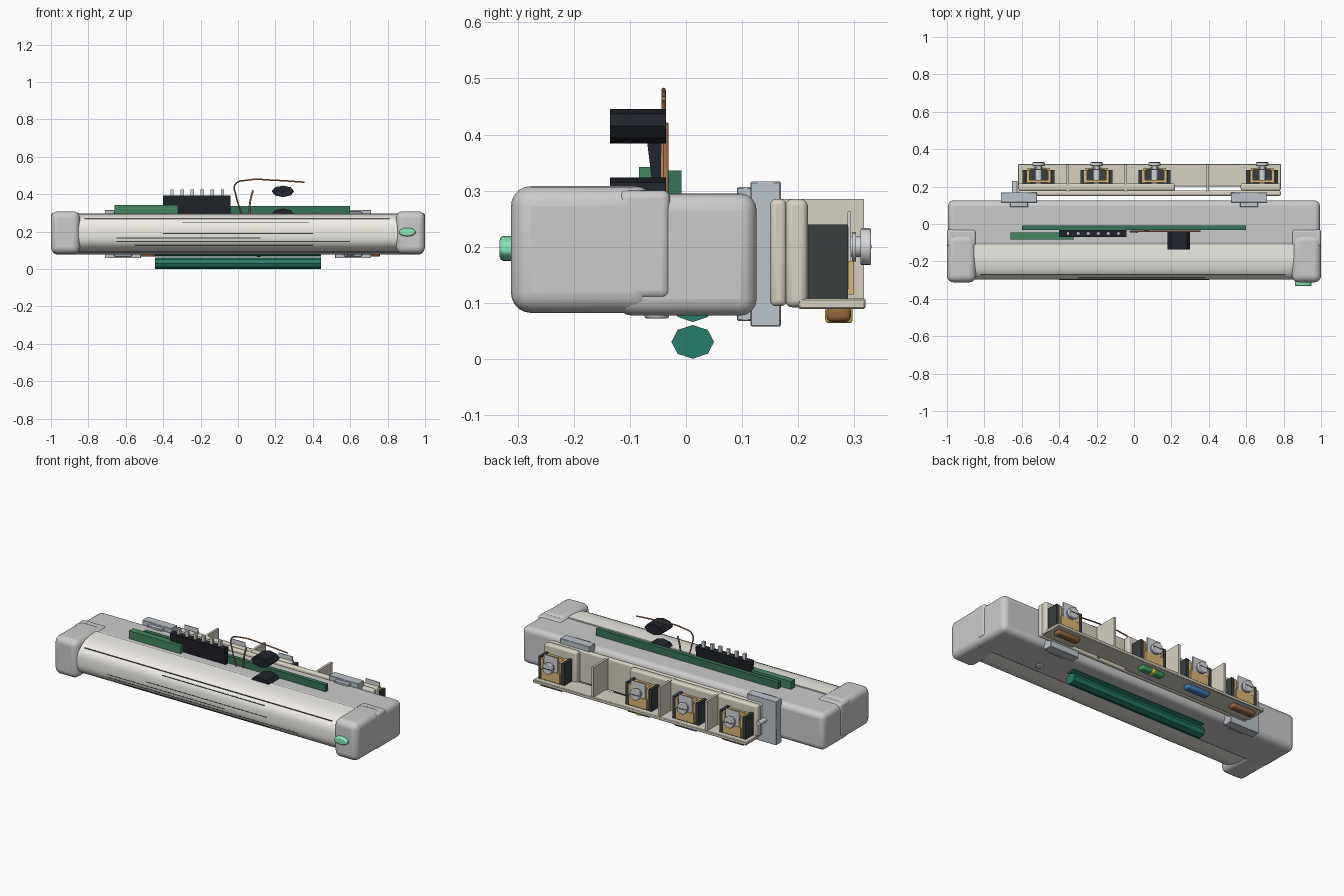
import bpy, math
from mathutils import Vector

if "Cube" in bpy.data.objects:
    bpy.data.objects.remove(bpy.data.objects["Cube"])

MATS = {}
COLORS = {
    "ivory": (0.88, 0.86, 0.80), "beige": (0.68, 0.64, 0.54), "shell": (0.88, 0.88, 0.87),
    "steel": (0.50, 0.55, 0.60), "zinc": (0.66, 0.68, 0.70), "board": (0.04, 0.17, 0.10),
    "board_light": (0.06, 0.24, 0.12), "tube": (0.02, 0.20, 0.14), "black": (0.015, 0.018, 0.025),
    "dark": (0.04, 0.05, 0.05), "brass": (0.70, 0.47, 0.18), "copper": (0.45, 0.22, 0.10),
    "brown": (0.30, 0.13, 0.05), "green": (0.05, 0.35, 0.12), "blue": (0.06, 0.20, 0.50),
    "yellow": (0.85, 0.65, 0.05), "led": (0.25, 0.80, 0.50),
}


def finish(ob, name, col, bevel=0, seg=3):
    ob.name = name
    if col not in MATS:
        MATS[col] = bpy.data.materials.new(col)
        MATS[col].diffuse_color = (*COLORS[col], 1)
    ob.data.materials.append(MATS[col])
    if bevel:
        m = ob.modifiers.new("bevel", "BEVEL")
        m.width, m.segments, m.limit_method = bevel, seg, "ANGLE"
    if ob.type == "MESH":
        bpy.context.view_layer.objects.active = ob
        ob.select_set(True)
        bpy.ops.object.shade_smooth_by_angle(angle=math.radians(35))
        ob.select_set(False)
    return ob


def box(name, col, x, y, z, bevel=0, seg=3):
    """Box from (min, max) pairs on each axis."""
    lo, hi = Vector((x[0], y[0], z[0])), Vector((x[1], y[1], z[1]))
    bpy.ops.mesh.primitive_cube_add(size=1, location=(lo + hi) / 2)
    ob = bpy.context.object
    ob.scale = hi - lo
    bpy.ops.object.transform_apply(location=False, rotation=False, scale=True)
    return finish(ob, name, col, bevel, seg)


def rod(name, col, a, b, r, sides=16, bevel=0, squash=(1, 1)):
    """Cylinder from point a to point b, optionally squashed in section."""
    a, b = Vector(a), Vector(b)
    bpy.ops.mesh.primitive_cylinder_add(vertices=sides, radius=r, depth=(b - a).length,
                                        location=(a + b) / 2)
    ob = bpy.context.object
    ob.scale = (squash[0], squash[1], 1)
    bpy.ops.object.transform_apply(location=False, rotation=False, scale=True)
    ob.rotation_euler = (b - a).to_track_quat("Z", "Y").to_euler()
    return finish(ob, name, col, bevel, 2)


def wire(name, col, pts, r):
    cu = bpy.data.curves.new(name, "CURVE")
    cu.dimensions, cu.bevel_depth, cu.bevel_resolution = "3D", r, 2
    cu.resolution_u, cu.use_fill_caps = 6, True
    sp = cu.splines.new("BEZIER")
    sp.bezier_points.add(len(pts) - 1)
    for p, co in zip(sp.bezier_points, pts):
        p.co = co
        p.handle_left_type = p.handle_right_type = "AUTO"
    ob = bpy.data.objects.new(name, cu)
    bpy.context.collection.objects.link(ob)
    return finish(ob, name, col)


def prism(name, col, profile, x0, x1):
    """Closed (y, z) profile extruded along x."""
    n = len(profile)
    verts = [(x, y, z) for x in (x0, x1) for y, z in profile]
    faces = [(i, i + n, (i + 1) % n + n, (i + 1) % n) for i in range(n)]
    faces += [tuple(range(n)), tuple(range(2 * n - 1, n - 1, -1))]
    me = bpy.data.meshes.new(name)
    me.from_pydata(verts, [], faces)
    ob = bpy.data.objects.new(name, me)
    bpy.context.collection.objects.link(ob)
    return finish(ob, name, col)


# Housing: rear shell, bulging front panel and end caps
box("rear_housing", "shell", (-0.995, 0.995), (-0.125, 0.126), (0.077, 0.295), 0.03, 4)
MID, HALF, DEPTH, POW = 0.193, 0.104, 0.178, 3.0


def panel_y(z):
    return -0.12 - DEPTH * (1 - abs((z - MID) / HALF) ** POW) ** (1 / POW)


heights = [MID - HALF * math.cos(math.pi * i / 24) for i in range(1, 24)]
profile = [(-0.11, MID - HALF)] + [(panel_y(z), z) for z in heights] + [(-0.11, MID + HALF)]
prism("front_panel", "ivory", profile, -0.86, 0.86)
for s, side in ((-1, "left"), (1, "right")):
    xs = sorted((s * 0.845, s * 1.0))
    box(f"{side}_end_cap", "shell", xs, (-0.312, -0.055), (0.082, 0.308), 0.036, 5)
    box(f"{side}_end_cap_tail", "shell", xs, (-0.12, -0.028), (0.107, 0.301), 0.015, 4)

# Thin slots in the front panel
slots = [(-0.82, 0.81, 0.268), (-0.3, 0.38, 0.25), (-0.4, 0.4, 0.19),
         (-0.65, 0.12, 0.165), (-0.65, 0.6, 0.147), (-0.55, 0.4, 0.128)]
for i, (x0, x1, z) in enumerate(slots):
    y = panel_y(z)
    box(f"panel_slot_{i + 1}", "dark", (x0, x1), (y - 0.001, y + 0.01), (z - 0.002, z + 0.002))

# Indicator lamp on the right cap
rod("indicator_lamp", "led", (0.905, -0.30, 0.197), (0.905, -0.332, 0.197), 0.045, 20, 0.01, (1, 0.5))

# Circuit boards standing out of the top
box("main_board", "board", (-0.6, 0.6), (-0.032, -0.008), (0.24, 0.336))
box("side_board", "board_light", (-0.66, -0.32), (-0.084, -0.045), (0.27, 0.342))

# Pin connector
prism("pin_connector", "black", [(-0.056, 0.28), (-0.044, 0.28), (-0.031, 0.392), (-0.07, 0.392)],
      -0.4, -0.04)
for i in range(6):
    x = -0.353 + i * 0.054
    box(f"connector_pin_{i + 1}", "zinc", (x - 0.009, x + 0.009), (-0.058, -0.042), (0.385, 0.426))

# Faceted black components
for i, z in enumerate((0.415, 0.293)):
    rod(f"black_component_{i + 1}", "black", (0.24, -0.135, z), (0.24, -0.036, z), 0.06, 8, 0,
        (1, 0.51))

# Copper wires
wire("long_wire", "copper", [(0.02, -0.042, 0.29), (-0.01, -0.041, 0.39), (-0.015, -0.04, 0.452),
                             (0.05, -0.04, 0.475), (0.2, -0.04, 0.474), (0.355, -0.04, 0.464)], 0.004)
wire("short_wire", "copper", [(0.06, -0.036, 0.29), (0.065, -0.036, 0.36), (0.08, -0.036, 0.42)], 0.005)

# Faceted tubes underneath
for name, z in (("lower_tube", 0.0305), ("embedded_tube", 0.096)):
    rod(name, "tube", (-0.445, 0.012, z), (0.445, 0.012, z), 0.038, 8, 0, (1, 0.79)).rotation_euler = \
        (math.pi / 2, 0, math.pi / 2)
rod("underside_screw", "zinc", (0.6, -0.052, 0.09), (0.6, -0.052, 0.072), 0.022, 16, 0.004)

# Mounting brackets behind the housing
for s, side in ((-1, "left"), (1, "right")):
    c = s * 0.615
    box(f"{side}_bracket", "steel", (c - 0.097, c + 0.097), (0.115, 0.169), (0.058, 0.316), 0.002, 1)
    box(f"{side}_bracket_foot", "steel", (c - 0.048, c + 0.048), (0.091, 0.12), (0.068, 0.306), 0.002, 1)
rod("bracket_screw", "zinc", (-0.637, 0.165, 0.19), (-0.637, 0.23, 0.19), 0.014)

# Terminal strip: back slabs, floor and dividers
box("terminal_back_slab", "beige", (-0.62, 0.785), (0.15, 0.179), (0.094, 0.285), 0.01)
box("terminal_slab_long", "beige", (-0.62, 0.22), (0.177, 0.217), (0.092, 0.285), 0.012)
box("terminal_slab_short", "beige", (0.57, 0.785), (0.177, 0.217), (0.092, 0.285), 0.012)
box("terminal_floor", "beige", (-0.62, 0.785), (0.2, 0.32), (0.089, 0.108), 0.003, 1)
for i, x in enumerate((-0.355, -0.045, 0.395)):
    box(f"divider_{i + 1}", "beige", (x - 0.007, x + 0.007), (0.17, 0.317), (0.1, 0.285))

# Four screw terminals with coloured markers below
markers = ((-0.51, "brown"), (-0.2, "blue"), (0.11, "green"), (0.685, "brown"))
for i, (x, col) in enumerate(markers):
    n = f"terminal_{i + 1}"
    box(f"{n}_base", "dark", (x - 0.085, x + 0.085), (0.213, 0.288), (0.106, 0.13))
    for s, side in ((-1, "left"), (1, "right")):
        box(f"{n}_{side}_cheek", "dark", sorted((x + s * 0.068, x + s * 0.086)), (0.213, 0.289), (0.106, 0.24))
        box(f"{n}_{side}_contact", "brass", sorted((x + s * 0.05, x + s * 0.066)), (0.22, 0.29), (0.125, 0.235))
    box(f"{n}_contact_plate", "brass", (x - 0.06, x + 0.06), (0.222, 0.236), (0.125, 0.235))
    box(f"{n}_lower_plate", "brass", (x - 0.06, x + 0.06), (0.287, 0.299), (0.115, 0.175))
    box(f"{n}_clamp", "zinc", (x - 0.045, x + 0.045), (0.288, 0.294), (0.15, 0.263))
    rod(f"{n}_screw_shaft", "zinc", (x, 0.215, 0.2), (x, 0.315, 0.2), 0.018)
    rod(f"{n}_washer", "zinc", (x, 0.296, 0.2), (x, 0.303, 0.2), 0.026)
    rod(f"{n}_screw_head", "zinc", (x, 0.311, 0.2), (x, 0.33, 0.2), 0.033, 20, 0.003)
    box(f"{n}_screw_slot", "dark", (x - 0.028, x + 0.028), (0.325, 0.3305), (0.197, 0.203))
    box(f"{n}_marker", col, (x - 0.075, x + 0.075), (0.25, 0.294), (0.066, 0.094), 0.01)
    if col == "green":
        box(f"{n}_marker_stripe", "yellow", (x - 0.012, x + 0.012), (0.248, 0.297), (0.064, 0.092), 0.006)

for m in bpy.data.materials:
    if m.users and not m.is_grease_pencil:
        m.use_nodes = True
        m.node_tree.nodes["Principled BSDF"].inputs["Base Color"].default_value = m.diffuse_color
